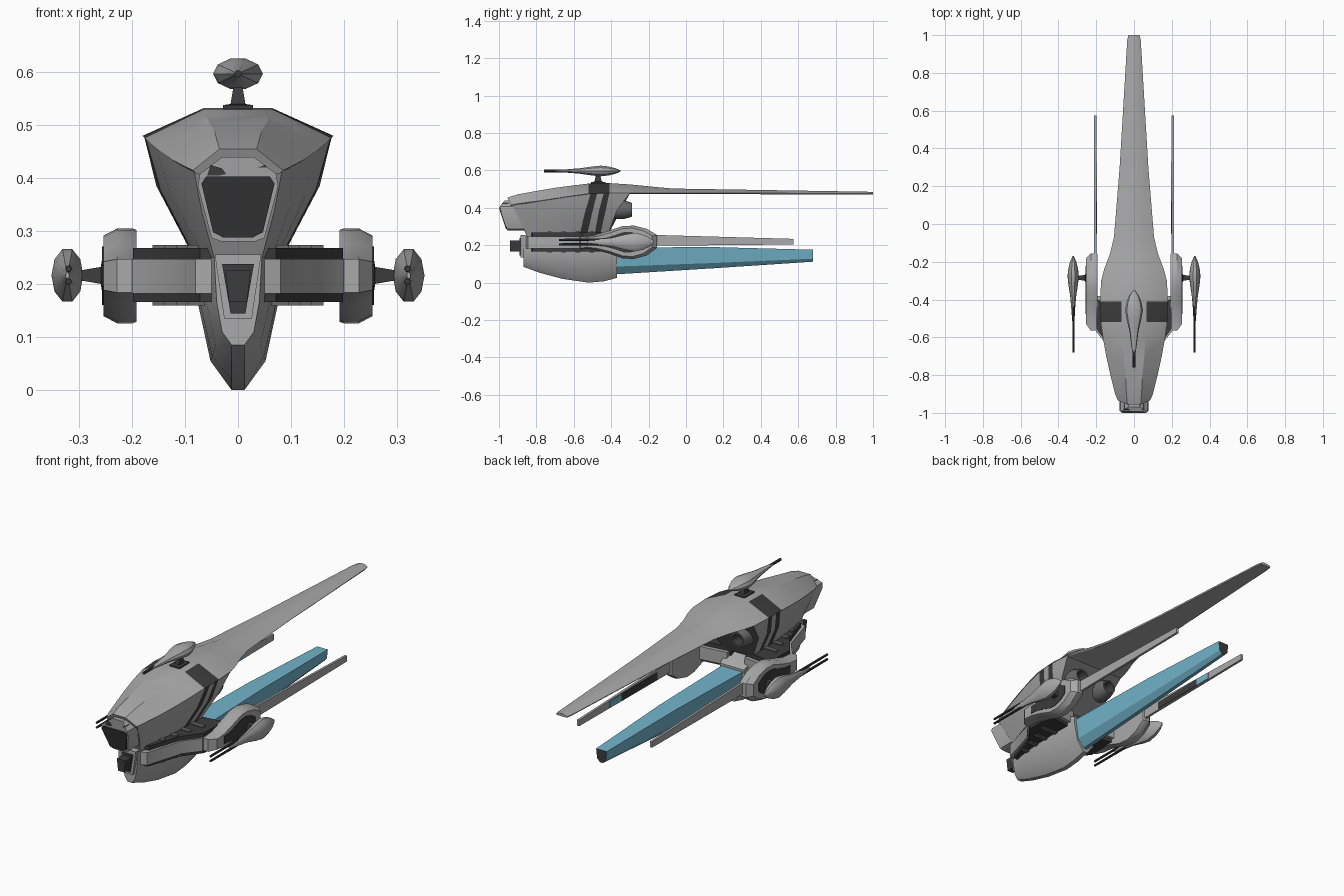
import bpy, bmesh, math
from mathutils import Vector

if "Cube" in bpy.data.objects:
    bpy.data.objects.remove(bpy.data.objects["Cube"])

def material(name, rgb):
    m = bpy.data.materials.new(name)
    m.diffuse_color = (*rgb, 1)
    m.use_nodes = True
    m.node_tree.nodes["Principled BSDF"].inputs["Base Color"].default_value = m.diffuse_color
    return m

GREY = material("hull grey", (0.40, 0.40, 0.40))
DARK = material("dark metal", (0.045, 0.045, 0.047))
MID = material("gunmetal", (0.14, 0.14, 0.14))
BLUE = material("blue panel", (0.17, 0.46, 0.60))

def make(name, verts, faces, mats, rule=None, mirror=False, angle=28):
    """Mesh object; rule(face number) gives the material index."""
    me = bpy.data.meshes.new(name)
    me.from_pydata([tuple(v) for v in verts], [], faces)
    for m in mats:
        me.materials.append(m)
    if rule:
        for p in me.polygons:
            p.material_index = rule(p.index)
    bm = bmesh.new()
    bm.from_mesh(me)
    bmesh.ops.recalc_face_normals(bm, faces=bm.faces)
    bm.to_mesh(me)
    bm.free()
    ob = bpy.data.objects.new(name, me)
    bpy.context.collection.objects.link(ob)
    if mirror:
        ob.modifiers.new("Mirror", 'MIRROR').use_mirror_merge = False
    bpy.ops.object.select_all(action='DESELECT')
    bpy.context.view_layer.objects.active = ob
    ob.select_set(True)
    bpy.ops.object.shade_smooth_by_angle(angle=math.radians(angle))
    return ob

def loft(name, rings, mats, rule=None, **kw):
    """Skin rings of equal length and cap both ends. Faces run ring by ring."""
    n = len(rings[0])
    verts = [v for r in rings for v in r]
    faces = [(i*n + j, i*n + (j+1) % n, (i+1)*n + (j+1) % n, (i+1)*n + j)
             for i in range(len(rings)-1) for j in range(n)]
    faces += [tuple(range(n)), tuple(range(len(verts)-n, len(verts)))]
    return make(name, verts, faces, mats, rule, **kw)

def sym(half):
    """Close a right-hand half section across x = 0."""
    return half + [(-x, y, z) for x, y, z in reversed(half)]

def box(name, lo, hi, mat, **kw):
    (a, b, c), (d, e, f) = lo, hi
    return loft(name, [[(a, y, c), (d, y, c), (d, y, f), (a, y, f)] for y in (b, e)], [mat], **kw)

def round_loft(name, cx, cz, rows, mats, n=12, **kw):
    """Rows of (y, radius x, radius z) around an axis along y."""
    rings = [[(cx + rx*math.cos(2*math.pi*k/n), y, cz + rz*math.sin(2*math.pi*k/n))
              for k in range(n)] for y, rx, rz in rows]
    return loft(name, rings, mats, **kw)

# Top shell with long tail: y, top half width, top z, edge half width, edge z
shell = [(-.955, .035, .455, .085, .415), (-.90, .04, .472, .10, .422), (-.80, .045, .49, .125, .435),
         (-.70, .055, .507, .147, .45), (-.60, .06, .52, .165, .465), (-.52, .065, .53, .176, .476),
         (-.41, .065, .532, .18, .48), (-.30, .06, .525, .174, .48), (-.24, .054, .519, .158, .48),
         (-.16, .045, .511, .128, .48), (-.07, .034, .503, .106, .48), (.3, .024, .497, .076, .479),
         (.97, .013, .486, .036, .476), (1.0, .012, .484, .03, .476)]
loft("top_shell", [sym([(tw, y, tz), (ew, y + (.02 if i == 0 else 0), ez), (ew*.93, y + (.02 if i == 0 else 0), ez-.006)])
                   for i, (y, tw, tz, ew, ez) in enumerate(shell)],
     [GREY, DARK], lambda f: 1 if f // 6 == 5 and f % 6 in (0, 4) else 0)

# Upper body under the shell: sheared stations of (y, x, z) at edge, flank and foot
body = [((-.93, .083, .413), (-.89, .068, .335), (-.85, .045, .25)),
        ((-.80, .122, .433), (-.78, .10, .35), (-.77, .062, .25)),
        ((-.65, .154, .456), (-.66, .127, .365), (-.67, .072, .25)),
        ((-.51, .174, .475), (-.54, .146, .377), (-.57, .08, .25)),
        ((-.475, .176, .477), (-.50, .150, .381), (-.53, .081, .25)),
        ((-.44, .177, .478), (-.465, .153, .384), (-.49, .082, .25)),
        ((-.41, .177, .478), (-.43, .154, .385), (-.46, .083, .25)),
        ((-.30, .170, .478), (-.37, .150, .385), (-.42, .08, .25))]
loft("upper_body", [sym([(x, y, z) for y, x, z in s]) for s in body], [GREY, DARK, MID],
     lambda f: 2 if f == 43 else 1 if f // 6 in (3, 5) and f % 6 in (0, 1, 3, 4) else 0)

# Lower keel hull: y, shoulder, waist, bilge, keel as (x, z)
keel = [(-.87, (.045, .25), (.04, .165), (.03, .11), (.012, .085)),
        (-.78, (.06, .25), (.060, .165), (.042, .085), (.012, .052)),
        (-.66, (.07, .25), (.072, .165), (.049, .064), (.012, .02)),
        (-.52, (.075, .25), (.077, .17), (.052, .055), (.012, .0)),
        (-.44, (.075, .235), (.076, .17), (.052, .06), (.012, .007)),
        (-.37, (.068, .20), (.07, .165), (.048, .072), (.012, .025))]
loft("keel_hull", [sym([(x, s[0], z) for x, z in s[1:]]) for s in keel], [GREY])

# Blue lower fin behind the keel
fin = [(-.40, .06, .188, .045, .085, .01, .043), (.15, .046, .19, .034, .105, .01, .077),
       (.68, .03, .176, .024, .128, .008, .112)]
loft("blue_fin", [sym([(a, y, b), (c, y, d), (e, y, f)]) for y, a, b, c, d, e, f in fin], [BLUE, DARK],
     lambda f: 1 if f == 13 else 0)

# Cockpit hood, its window and the chin frame; front slopes with height
def slope(z, off=0):
    return -.96 - .04 * (z - .285) / .12 + off if z <= .405 else -1.0 + (z - .405) * .8 + off

def plate(name, half, y0, y1, mat):
    loft(name, [sym([(x, y0(z), z) for x, z in half]), sym([(x, y1(z), z) for x, z in half])], [mat])

hood = [(.03, .44), (.072, .408), (.076, .385), (.05, .287), (.03, .28)]
plate("cockpit_hood", hood, lambda z: slope(z, .003), lambda z: -.84, GREY)
plate("cockpit_window", [(.06, .403), (.069, .39), (.047, .298), (.028, .288)],
      lambda z: slope(z, -.0 if z > .39 else -.002), lambda z: slope(z, .006), DARK)
plate("chin_frame", [(.044, .256), (.026, .135)], lambda z: -.885, lambda z: -.8, GREY)
plate("chin_window", [(.030, .238), (.014, .145)], lambda z: -.89, lambda z: -.86, DARK)
plate("chin_sensor", [(.024, .226), (.017, .166)], lambda z: -.94, lambda z: -.87, DARK)
for s in (1, -1):
    loft("window_brow", [[(s*.02, y, .405), (s*.058, y, .405), (s*.052, y, .425), (s*.03, y, .418)]
                         for y in (-.985, -.95)], [DARK])

# Swept side arms: dark machinery core with a grey outer band
def slab(name, plan, z0, z1, mat):
    loft(name, [[(x, y, z) for x, y in plan] for z in (z0, z1)], [mat], mirror=True)

slab("arm_core", [(.04, -.83), (.072, -.82), (.125, -.655), (.198, -.555), (.198, -.40), (.04, -.42)], .166, .268, DARK)
slab("arm_band", [(.05, -.855), (.08, -.845), (.137, -.65), (.20, -.57), (.20, -.38), (.05, -.40)], .182, .247, GREY)
for k in range(4):
    y = -.74 + k * .075
    box("arm_rib", (.05, y, .160), (.095 + k*.022, y + .022, .274), MID, mirror=True)

# Side pods: humped outline in y and z, chamfered outwards
pod = [(-.565, .247), (-.50, .252), (-.42, .275), (-.34, .302), (-.28, .305), (-.21, .288), (-.155, .255),
       (-.155, .185), (-.21, .145), (-.28, .126), (-.34, .13), (-.42, .158), (-.50, .178), (-.565, .184)]
def pod_ring(x, s):
    return [(x, -.33 + (y + .33)*s, .216 + (z - .216)*s) for y, z in pod]
loft("side_pod", [pod_ring(.192, .97), pod_ring(.20, 1), pod_ring(.228, 1), pod_ring(.254, .85)], [GREY], mirror=True)
loft("pod_inset", [pod_ring(.25, .62), pod_ring(.2565, .62)], [DARK], mirror=True)

# Long pod rails with painted inner plates
loft("pod_rail", [[(.199, y, a), (.211, y, a), (.211, y, b), (.199, y, b)]
                  for y, a, b in ((-.2, .197, .256), (.575, .204, .234))], [GREY], mirror=True)
box("rail_dark_plate", (.196, -.05, .203), (.2, .24, .239), DARK, mirror=True)
box("rail_blue_plate", (.196, .24, .205), (.2, .33, .237), BLUE, mirror=True)

# Twin rear engine nozzles
for s in (1, -1):
    round_loft("engine_nozzle", s*.085, .39,
               [(-.45, .045, .045), (-.37, .05, .05), (-.33, .05, .05), (-.29, .037, .037),
                (-.29, .029, .029), (-.335, .018, .018)], [MID, DARK], n=16,
               rule=lambda f: 1 if f >= 64 and f != 80 else 0)

# Turrets: faceted spindle, mount and barrels
spindle = [(.0, .12), (.03, .55), (.065, .85), (.105, 1), (.15, .85), (.22, .5), (.33, .2), (.36, .12)]
round_loft("top_turret", 0, .597, [(-.35 - d, .047*r, .03*r) for d, r in spindle], [GREY], n=10)
round_loft("top_barrel", 0, .597, [(-.76, .007, .007), (-.62, .007, .007)], [DARK], n=8)
loft("top_mount", [[(a*w, -.47 + b*w*1.4, z) for a, b in ((1, 1), (-1, 1), (-1, -1), (1, -1))]
                   for z, w in ((.525, .028), (.538, .028), (.54, .014), (.582, .007))], [DARK])
for s in (1, -1):
    round_loft("side_turret", s*.322, .2165, [(-.17 - d, .03*r, .052*r) for d, r in spindle], [GREY], n=10)
    for z in (.205, .229):
        round_loft("side_barrel", s*.32, z, [(-.68, .0055, .0055), (-.33, .007, .007)], [DARK], n=8)
    loft("side_mount", [[(s*x, -.285 + b*w, .2165 + a*w) for a, b in ((1, 1), (-1, 1), (-1, -1), (1, -1))]
                        for x, w in ((.24, .028), (.257, .028), (.259, .016), (.30, .009))], [DARK])
